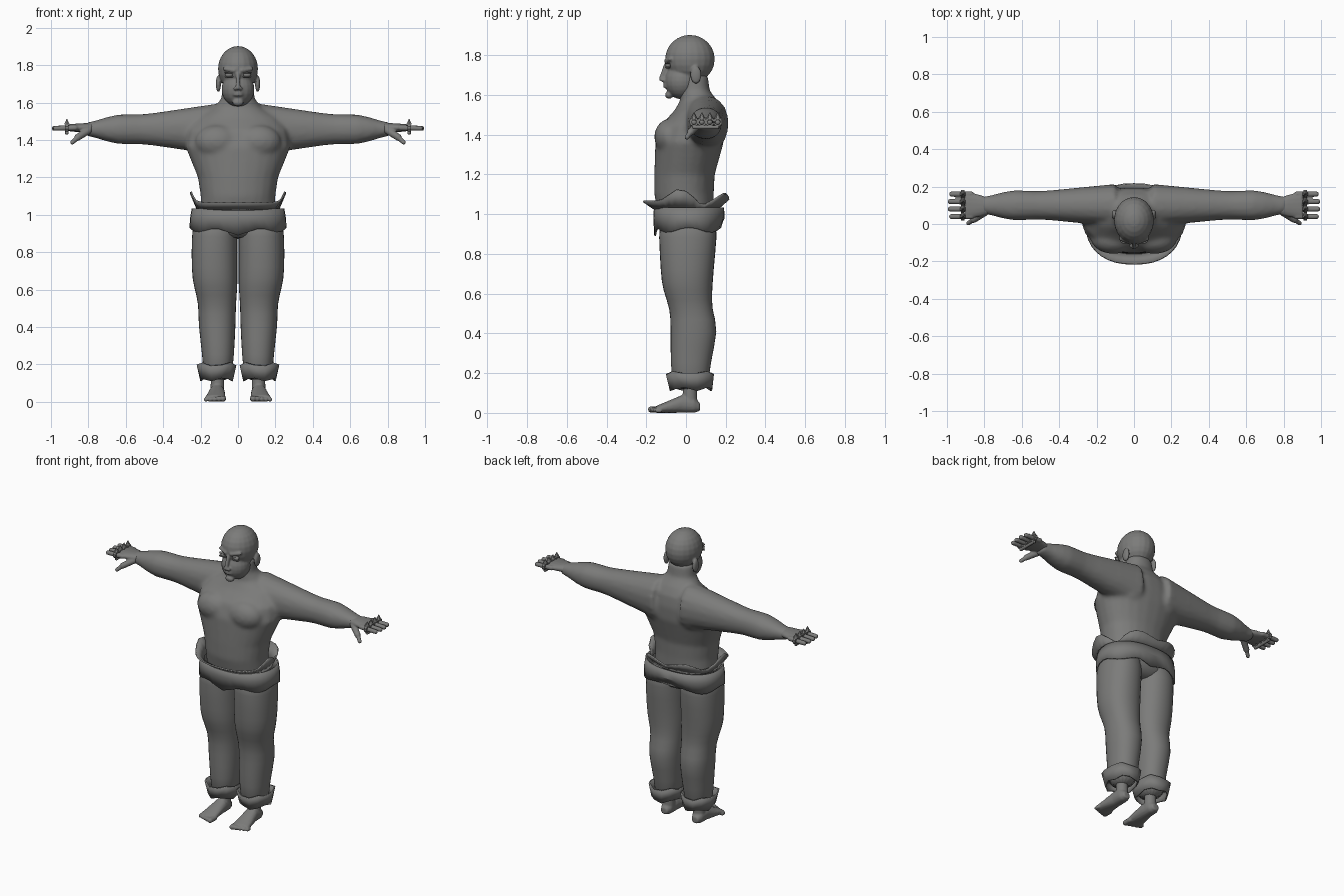
import bpy, bmesh, math
from mathutils import Vector, Matrix

cube = bpy.data.objects.get("Cube")
if cube:
    bpy.data.objects.remove(cube, do_unlink=True)

clay = bpy.data.materials.new("clay_grey")
clay.use_nodes = True
tone = (0.2, 0.2, 0.195, 1)
clay.diffuse_color = tone
clay.node_tree.nodes["Principled BSDF"].inputs["Base Color"].default_value = tone


def bump(value, centre, width):
    """Soft hill used for muscles, folds and notches."""
    return math.exp(-((value - centre) / width) ** 2)


def oval(angle, power):
    """Point on a rounded square of radius one."""
    c, s = math.cos(angle), math.sin(angle)
    return (math.copysign(abs(c) ** (2 / power), c),
            math.copysign(abs(s) ** (2 / power), s))


def skin(bm, loops):
    """Join neighbouring closed loops of points with faces."""
    rows = [[bm.verts.new(point) for point in loop] for loop in loops]
    for low, high in zip(rows, rows[1:]):
        for i in range(len(low)):
            bm.faces.new((low[i - 1], low[i], high[i], high[i - 1]))
    return rows


def loft(bm, axis, rings, sides=16, power=2.2, side=1, caps=True):
    """Skin rings of (position, min a, max a, min b, max b) along an axis."""
    loops = []
    for t, a_min, a_max, b_min, b_max in rings:
        loop = []
        for i in range(sides):
            u, v = oval(math.tau * (i + 0.5) / sides, power)
            a = (a_min + a_max + u * (a_max - a_min)) / 2
            b = (b_min + b_max + v * (b_max - b_min)) / 2
            x, y, z = {"X": (t, a, b), "Y": (a, t, b), "Z": (a, b, t)}[axis]
            loop.append((x * side, y, z))
        loops.append(loop)
    rows = skin(bm, loops)
    if caps:
        bm.faces.new(rows[0])
        bm.faces.new(rows[-1])


def blob(bm, centre, radii, side=1):
    """Ellipsoid."""
    place = Matrix.Translation((centre[0] * side, centre[1], centre[2]))
    bmesh.ops.create_uvsphere(bm, u_segments=20, v_segments=12, radius=1,
                              matrix=place @ Matrix.Diagonal((*radii, 1)))


def capsule(bm, start, end, radius, side=1):
    """Round-ended rod between two points."""
    start, end = (Vector((x * side, y, z)) for x, y, z in (start, end))
    span = end - start
    turn = span.to_track_quat("Z", "Y")
    ball = bmesh.ops.create_uvsphere(bm, u_segments=12, v_segments=8, radius=radius)
    for vert in ball["verts"]:
        if vert.co.z > radius * 0.1:
            vert.co.z += span.length
        vert.co = start + turn @ vert.co


def finish(name, bm, voxel=0, relax=0, subsurf=0, thick=0):
    """Turn a bmesh into a shaded object with its modifiers."""
    bmesh.ops.recalc_face_normals(bm, faces=bm.faces)
    mesh = bpy.data.meshes.new(name)
    bm.to_mesh(mesh)
    bm.free()
    mesh.materials.append(clay)
    part = bpy.data.objects.new(name, mesh)
    bpy.context.collection.objects.link(part)
    bpy.ops.object.select_all(action="DESELECT")
    part.select_set(True)
    bpy.context.view_layer.objects.active = part
    if thick:
        mod = part.modifiers.new("thickness", "SOLIDIFY")
        mod.thickness, mod.offset = thick, 0
    if subsurf:
        mod = part.modifiers.new("round", "SUBSURF")
        mod.levels = mod.render_levels = subsurf
    if voxel:
        mod = part.modifiers.new("blend", "REMESH")
        mod.mode, mod.voxel_size, mod.use_smooth_shade = "VOXEL", voxel, True
        mod = part.modifiers.new("relax", "SMOOTH")
        mod.factor, mod.iterations = 0.5, relax
    if voxel or subsurf:
        bpy.ops.object.shade_smooth()
    else:
        bpy.ops.object.shade_smooth_by_angle(angle=math.radians(30))


def band(name, edges, centre_y):
    """Cloth strip; each edge gives radii and height by angle from the front."""
    bm = bmesh.new()
    loops = []
    steps = 36
    for edge in edges:
        loop = []
        for i in range(steps):
            turn = math.tau * i / steps
            wide, deep, z = edge(min(turn, math.tau - turn))
            u, v = oval(turn, 2.3)
            loop.append((wide * v, centre_y - deep * u, z))
        loops.append(loop)
    skin(bm, loops)
    finish(name, bm, thick=0.009)


# Bare torso, neck, chest, shoulder blades and arms, blended together
bm = bmesh.new()
torso = [(1, .2, -.14, .14), (1.1, .2, -.16, .14), (1.2, .215, -.16, .145),
         (1.36, .28, -.155, .19), (1.45, .27, -.125, .195), (1.52, .22, -.06, .185),
         (1.57, .13, -.03, .16), (1.62, .09, -.03, .12), (1.7, .08, -.03, .11)]
loft(bm, "Z", [(z, -w, w, front, back) for z, w, front, back in torso], sides=24)
for s in (1, -1):
    blob(bm, (.11, -.08, 1.39), (.12, .08, .09), s)
    blob(bm, (.12, .12, 1.42), (.11, .08, .11), s)
    arm = []
    for i in range(13):
        x = 0.1 + 0.06 * i
        forearm = 0.02 * bump(x, 0.65, 0.1)
        deep = 0.125 - 0.1 * x + forearm
        tall = 0.155 - 0.15 * x + forearm
        arm.append((x, 0.1 - deep, 0.1 + deep, 1.457 - tall, 1.457 + tall))
    loft(bm, "X", arm, side=s)
finish("torso_and_arms", bm, voxel=0.013, relax=5)

# Head with jaw, nose, lips, brows and ears
bm = bmesh.new()
blob(bm, (0, .02, 1.78), (.107, .125, .122))
blob(bm, (0, -.02, 1.67), (.088, .088, .092))
blob(bm, (0, -.085, 1.6), (.03, .02, .02))
capsule(bm, (0, -.1, 1.75), (0, -.125, 1.68), .012)
for s in (1, -1):
    blob(bm, (.013, -.115, 1.675), (.012, .015, .01), s)
    capsule(bm, (.02, -.1, 1.77), (.07, -.08, 1.78), .011, s)
    blob(bm, (.105, .05, 1.7), (.014, .028, .045), s)
for z in (1.64, 1.653):
    blob(bm, (0, -.1, z), (.028, .015, .006))
finish("head", bm, voxel=0.006, relax=3)

for s, label in ((1, "left_"), (-1, "right_")):
    # Eye with raised lids
    bm = bmesh.new()
    blob(bm, (.048, -.09, 1.748), (.021, .014, .013), s)
    for z in (1.737, 1.758):
        blob(bm, (.048, -.092, z), (.024, .013, .004), s)
    finish(label + "eye", bm)

    # Hand with thumb and fingers, and pointed rings over a palm bar
    bm, rings = bmesh.new(), bmesh.new()
    loft(bm, "X", [(.78, .05, .14, 1.435, 1.49), (.82, .04, .155, 1.44, 1.49),
                   (.9, .025, .175, 1.445, 1.485)], side=s)
    for i in range(4):
        y = 0.04 + 0.04 * i
        tip = 0.985 - 0.007 * abs(i - 1.5)
        capsule(bm, (.87, y, 1.465), (tip, y, 1.462), .015, s)
        loft(rings, "X", [(x, y - .023, y + .023, 1.442, 1.488) for x in (.906, .924)],
             sides=10, side=s)
        bmesh.ops.create_cone(rings, segments=6, radius1=.017, radius2=.002, depth=.03,
                              matrix=Matrix.Translation((.915 * s, y, 1.497)))
    capsule(bm, (.8, .06, 1.45), (.855, .025, 1.415), .02, s)
    capsule(bm, (.855, .025, 1.415), (.885, .005, 1.387), .013, s)
    capsule(rings, (.915, .04, 1.438), (.915, .16, 1.438), .01, s)
    finish(label + "hand", bm, voxel=0.0055, relax=2)
    finish(label + "finger_rings", rings)

    # Trouser leg
    bm = bmesh.new()
    loft(bm, "Z", [(1, 0, .24, -.14, .16), (.9, 0, .25, -.14, .16), (.7, 0, .252, -.13, .14),
                   (.62, 0, .24, -.12, .135), (.52, .01, .21, -.08, .13),
                   (.42, .01, .217, -.08, .17), (.25, .02, .19, -.08, .12),
                   (.1, .03, .19, -.07, .12)], side=s)
    finish(label + "trouser_leg", bm, subsurf=1)

    # Turned-up cuff with a crooked edge
    bm = bmesh.new()
    loft(bm, "Z", [(.2, .01, .22, -.1, .14), (.12, .03, .2, -.08, .13)],
         sides=12, side=s, caps=False)
    for i, vert in enumerate(bm.verts):
        vert.co.z += 0.01 * math.sin(2 * i)
    finish(label + "cuff", bm, thick=0.009)

    # Bare foot with ankle and toes
    bm = bmesh.new()
    capsule(bm, (.11, .02, .04), (.11, .02, .15), .038, s)
    loft(bm, "Y", [(.07, .09, .135, .01, .05), (.04, .075, .15, 0, .08),
                   (-.02, .07, .155, 0, .09), (-.15, .065, .18, 0, .035)], side=s)
    for i in range(5):
        x = 0.08 + 0.023 * i
        size = 0.017 - 0.0015 * i
        capsule(bm, (x, -.13, size), (x, -.175 + .007 * i, size), size, s)
    finish(label + "foot", bm, voxel=0.006, relax=2)

# Seat of the trousers
bm = bmesh.new()
seat = [(.87, .12, -.09, .1), (.91, .22, -.13, .15), (1.035, .24, -.15, .17)]
loft(bm, "Z", [(z, -w, w, front, back) for z, w, front, back in seat], sides=20)
finish("trouser_seat", bm, subsurf=1)


# Folded waist flap over the hips, creased at the back and dipping in front
def flap_hem(a):
    crease = 0.03 * bump(a, math.pi, 0.25)
    return 0.255, 0.17 - crease, 0.92 + 0.012 * math.sin(5 * a) - 0.03 * bump(a, 0, 0.3)


band("waist_flap", [lambda a: (0.243, 0.172, 1.033), lambda a: (0.252, 0.175, 0.98),
                    flap_hem], 0.015)


# Flared sash: wide in front, peaked at the sides, notched, raised behind
def sash_brim(a):
    notch = bump(a, 2, 0.25)
    flare = 0.055 - 0.04 * notch
    rise = 0.04 + 0.06 * bump(a, 1.45, 0.3) + 0.04 * bump(a, 2.7, 0.4) - 0.02 * notch
    return 0.2 + flare, 0.16 + flare, 1.025 + rise


band("sash", [lambda a: (0.215, 0.157, 1.025), sash_brim], 0)
